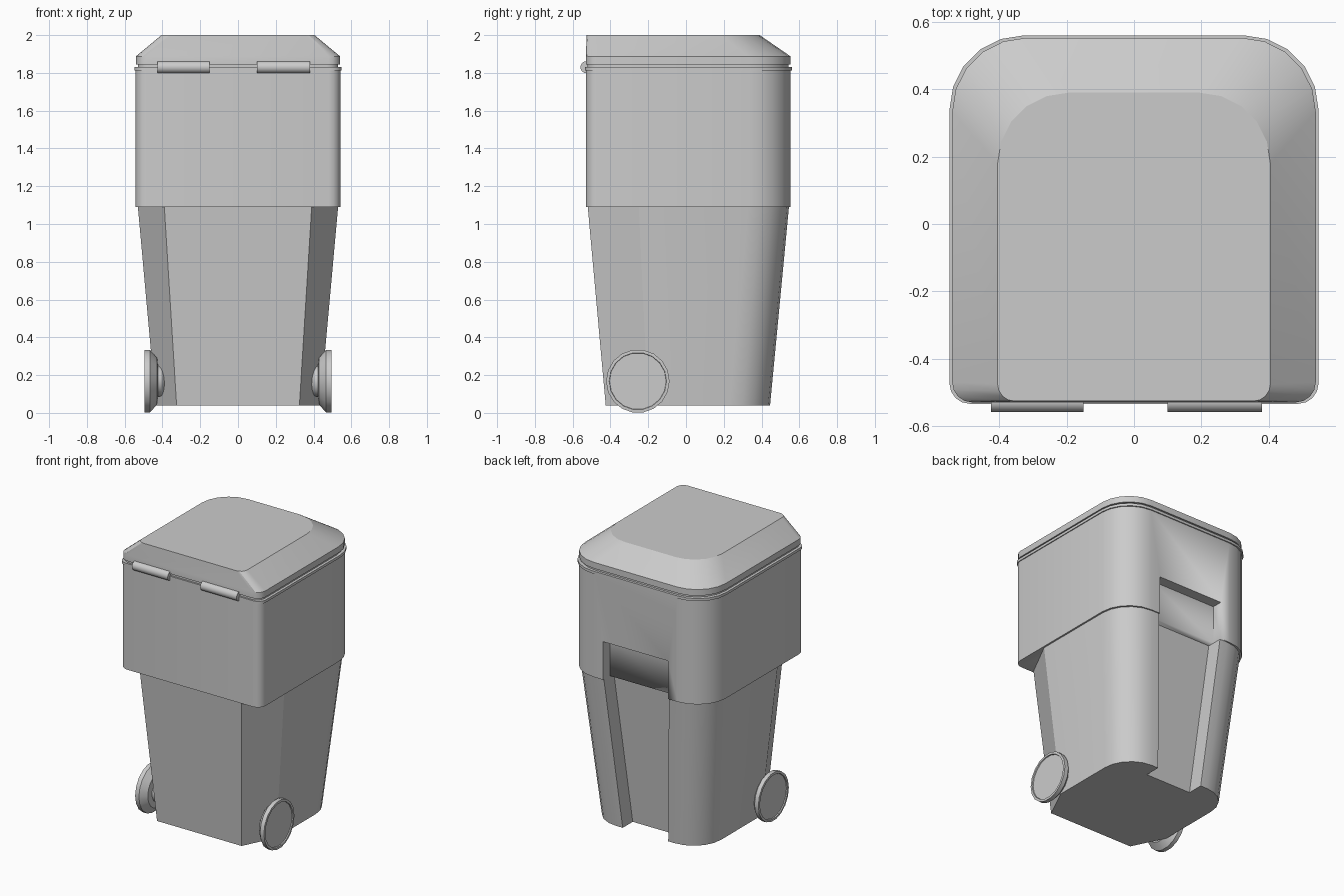
import bpy, bmesh
from math import sin, cos, pi, radians
from mathutils import Matrix

if "Cube" in bpy.data.objects:
    bpy.data.objects.remove(bpy.data.objects["Cube"])


def finish(name, bm, angle=25):
    bmesh.ops.recalc_face_normals(bm, faces=bm.faces[:])
    me = bpy.data.meshes.new(name)
    bm.to_mesh(me)
    bm.free()
    ob = bpy.data.objects.new(name, me)
    bpy.context.collection.objects.link(ob)
    bpy.ops.object.select_all(action='DESELECT')
    ob.select_set(True)
    bpy.context.view_layer.objects.active = ob
    bpy.ops.object.shade_smooth_by_angle(angle=radians(angle))
    return ob


def arc(cx, cy, r, a0, a1, n):
    return [(cx + r * cos(radians(a0 + (a1 - a0) * i / n)),
             cy + r * sin(radians(a0 + (a1 - a0) * i / n))) for i in range(n + 1)]


def mirrored(half):
    return half + [(-x, y) for x, y in reversed(half)]


def loft(name, rings, cap_top=True, angle=25):
    """Skin a stack of (z, outline) rings with equal point counts."""
    bm = bmesh.new()
    loops = [[bm.verts.new((x, y, z)) for x, y in pts] for z, pts in rings]
    n = len(loops[0])
    for a, b in zip(loops, loops[1:]):
        for i in range(n):
            j = (i + 1) % n
            bm.faces.new((a[i], a[j], b[j], b[i]))
    bm.faces.new(loops[0][::-1])
    if cap_top:
        bm.faces.new(loops[-1])
    return finish(name, bm, angle)


def rounded(hw, yf, yb, rf, rb):
    """Outline with small front corners and large back corners."""
    return mirrored(arc(hw - rf, yf + rf, rf, -90, 0, 4) + arc(hw - rb, yb - rb, rb, 0, 90, 5))


def tapered(front_x, yf, hw, y_side, yb, r, notch_w, notch_d):
    """Lower body outline: angled front flanks, round back corners, back channel."""
    return mirrored([(front_x, yf), (hw, y_side)] + arc(hw - r, yb - r, r, 0, 90, 5)
                    + [(notch_w, yb), (notch_w, yb - notch_d)])


# Tapered lower body with the channel down the back
loft("lower_body", [
    (0.04, tapered(0.325, -0.425, 0.435, -0.20, 0.445, 0.21, 0.175, 0.11)),
    (1.09, tapered(0.39, -0.52, 0.53, -0.25, 0.545, 0.22, 0.25, 0.11))], cap_top=False)

# Upper body with a thin flange at the top
box = rounded(0.542, -0.53, 0.553, 0.06, 0.22)
flange = rounded(0.548, -0.534, 0.56, 0.06, 0.22)
upper = loft("upper_body", [(1.09, box), (1.812, box), (1.812, flange), (1.83, flange)])

# Grip recess cut into the back of the upper body
bm = bmesh.new()
bmesh.ops.create_cube(bm, size=1, matrix=Matrix.Translation((0, 0.58, 1.175))
                      @ Matrix.Diagonal((0.5, 0.2, 0.36, 1)))
cutter = finish("grip_cutter", bm)
cutter.hide_render = True
bpy.context.view_layer.objects.active = upper
mod = upper.modifiers.new("grip", 'BOOLEAN')
mod.operation = 'DIFFERENCE'
mod.solver = 'EXACT'
mod.object = cutter
# keep the cut ahead of any smoothing modifier, then bake it
bpy.ops.object.modifier_move_to_index(modifier="grip", index=0)
bpy.ops.object.modifier_apply(modifier="grip")
bpy.data.objects.remove(cutter)

# Lid with sloped sides and back
lid_rim = rounded(0.54, -0.53, 0.553, 0.06, 0.22)
lid_in = rounded(0.53, -0.522, 0.543, 0.06, 0.22)
loft("lid", [(1.83, lid_in), (1.845, lid_in), (1.845, lid_rim), (1.888, lid_rim),
             (2.0, rounded(0.405, -0.526, 0.39, 0.05, 0.21))])

# Hinge barrels along the front edge
for name, x0, x1 in (("hinge_left", -0.425, -0.15), ("hinge_right", 0.10, 0.38)):
    bm = bmesh.new()
    bmesh.ops.create_cone(bm, cap_ends=True, segments=16, radius1=0.032, radius2=0.032,
                          depth=x1 - x0, matrix=Matrix.Translation(((x0 + x1) / 2, -0.527, 1.83))
                          @ Matrix.Rotation(pi / 2, 4, 'Y'))
    finish(name, bm)

# Wheels: (radius, distance from centre) profile, lathed about the x axis
profile = [(0.15, 0.489), (0.152, 0.496), (0.168, 0.495), (0.168, 0.466), (0.125, 0.428),
           (0.085, 0.424), (0.08, 0.405), (0.06, 0.385), (0.03, 0.375), (0.03, 0.25)]
for name, s in (("wheel_left", -1), ("wheel_right", 1)):
    bm = bmesh.new()
    n = 18
    rings = [[bm.verts.new((s * x, -0.255 + r * cos(2 * pi * i / n),
                            0.168 + r * sin(2 * pi * i / n))) for i in range(n)]
             for r, x in profile]
    for a, b in zip(rings, rings[1:]):
        for i in range(n):
            j = (i + 1) % n
            bm.faces.new((a[i], a[j], b[j], b[i]))
    bm.faces.new(rings[0])
    bm.faces.new(rings[-1])
    finish(name, bm, 30)
